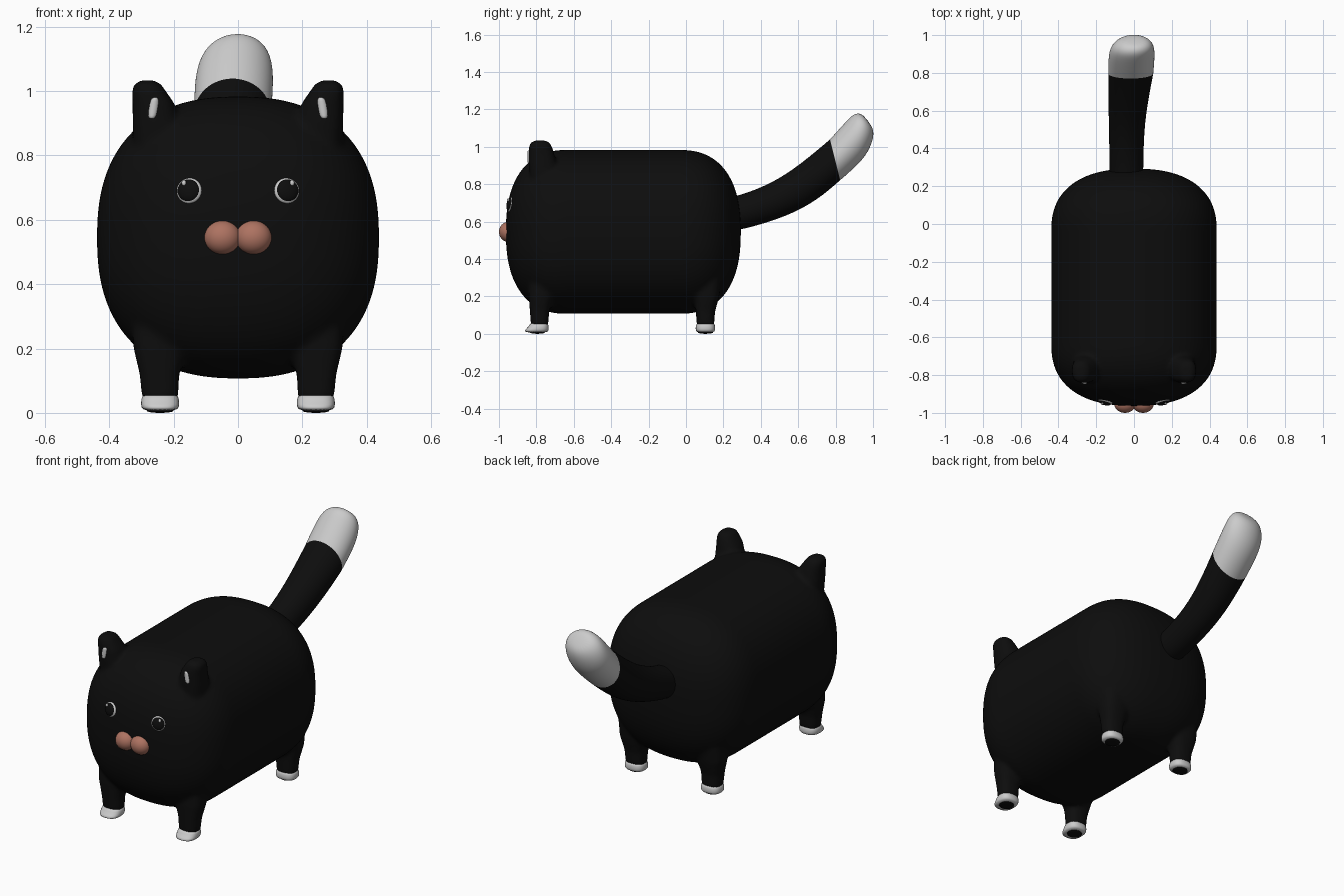
import bpy, bmesh
from math import cos, sin, pi, radians, copysign
from mathutils import Vector

if "Cube" in bpy.data.objects:
    bpy.data.objects.remove(bpy.data.objects["Cube"])


def material(name, rgb):
    m = bpy.data.materials.new(name)
    m.diffuse_color = (*rgb, 1)
    m.use_nodes = True
    m.node_tree.nodes["Principled BSDF"].inputs["Base Color"].default_value = m.diffuse_color
    return m


BLACK = material("black", (0.004, 0.004, 0.004))
WHITE = material("white", (0.8, 0.8, 0.8))
BROWN = material("brown", (0.42, 0.17, 0.12))


def finish(name, bm, mat, subsurf=0):
    bmesh.ops.recalc_face_normals(bm, faces=bm.faces)
    for f in bm.faces:
        f.smooth = True
    me = bpy.data.meshes.new(name)
    bm.to_mesh(me)
    bm.free()
    me.materials.append(mat)
    ob = bpy.data.objects.new(name, me)
    bpy.context.collection.objects.link(ob)
    if subsurf:
        s = ob.modifiers.new("smooth", 'SUBSURF')
        s.levels = s.render_levels = subsurf
    return ob


def power(v, e):
    return copysign(abs(v) ** e, v)


def loft(bm, rings, n=2.0, seg=20, start=True, end=True):
    """Rings are (x, y, z, half width in x, other half width, tilt in degrees)."""
    loops = []
    for x, y, z, a, b, tilt in rings:
        t = radians(tilt)
        loop = []
        for i in range(seg):
            u = 2 * pi * i / seg
            p, q = a * power(cos(u), 2 / n), b * power(sin(u), 2 / n)
            loop.append(bm.verts.new((x + p, y + q * cos(t), z + q * sin(t))))
        loops.append(loop)
    for l0, l1 in zip(loops, loops[1:]):
        for i in range(seg):
            j = (i + 1) % seg
            bm.faces.new((l0[i], l0[j], l1[j], l1[i]))
    if start:
        bm.faces.new(loops[0])
    if end:
        bm.faces.new(loops[-1])


def ellipsoid(name, loc, size, mat, normal=(0, -1, 0)):
    bm = bmesh.new()
    bmesh.ops.create_uvsphere(bm, u_segments=32, v_segments=16, radius=1)
    rot = Vector(normal).to_track_quat('Z', 'Y')
    for v in bm.verts:
        v.co = Vector(loc) + rot @ Vector([c * s for c, s in zip(v.co, size)])
    return finish(name, bm, mat)


# Body: superellipsoid stretched along y
bm = bmesh.new()
bmesh.ops.create_cube(bm, size=2)
bmesh.ops.subdivide_edges(bm, edges=bm.edges[:], cuts=24, use_grid_fill=True)
N = 2.4
for v in bm.verts:
    d = v.co.normalized()
    d /= sum(abs(c) ** N for c in d) ** (1 / N)
    v.co = (d.x * 0.438,
            -0.335 + d.y * 0.328 + copysign(0.3, d.y),
            0.545 + d.z * 0.438)

# Legs and ears merged into the body
for s in (-1, 1):
    for cy in (-0.783, 0.104):
        loft(bm, [(s * x, cy + dy, z, a, b, 0) for x, dy, z, a, b in (
            (0.23, 0.018, 0.34, 0.10, 0.075),
            (0.243, 0.008, 0.20, 0.082, 0.066),
            (0.244, 0.000, 0.12, 0.062, 0.052),
            (0.242, 0.000, 0.04, 0.056, 0.046))], n=2.6)
    loft(bm, [(s * x, y, z, a, b, 0) for x, y, z, a, b in (
        (0.24, -0.755, 0.80, 0.085, 0.078),
        (0.255, -0.765, 0.90, 0.073, 0.076),
        (0.263, -0.773, 0.963, 0.065, 0.069),
        (0.277, -0.778, 1.00, 0.053, 0.062),
        (0.281, -0.780, 1.022, 0.042, 0.052),
        (0.281, -0.780, 1.033, 0.024, 0.03))], n=2.5)
body = finish("body", bm, BLACK)
r = body.modifiers.new("merge", 'REMESH')
r.mode = 'VOXEL'
r.voxel_size = 0.012
r.use_smooth_shade = True
sm = body.modifiers.new("blend", 'SMOOTH')
sm.factor = 0.5
sm.iterations = 5

# Tail with white tip, sharing the ring where the colours meet
joint = (-0.017, 0.797, 0.93, 0.121, 0.114, 104)
bm = bmesh.new()
loft(bm, [(-0.04, 0.20, 0.635, 0.09, 0.09, 98),
          (-0.04, 0.29, 0.645, 0.09, 0.091, 102),
          (-0.04, 0.50, 0.715, 0.094, 0.098, 114),
          (-0.03, 0.66, 0.812, 0.107, 0.108, 114), joint], end=False)
finish("tail", bm, BLACK, 2)
bm = bmesh.new()
loft(bm, [joint,
          (-0.012, 0.905, 1.035, 0.125, 0.116, 113),
          (-0.006, 0.943, 1.092, 0.112, 0.096, 121),
          (0.0, 0.964, 1.125, 0.085, 0.07, 127),
          (0.002, 0.972, 1.14, 0.045, 0.038, 128)], start=False)
finish("tail_tip", bm, WHITE, 2)

for s, side in ((-1, "left"), (1, "right")):
    # Paws with dark pads; the front ones have a pointed toe
    for where, cy, toe in (("front", -0.786, 0.014), ("back", 0.104, 0.0)):
        bm = bmesh.new()
        loft(bm, [(s * 0.242, cy - toe * k, z, a, b + toe * k, 0) for k, z, a, b in (
            (0.0, 0.057, 0.048, 0.040),
            (0.0, 0.053, 0.057, 0.050),
            (0.2, 0.035, 0.060, 0.053),
            (1.0, 0.017, 0.060, 0.053),
            (1.0, 0.006, 0.050, 0.044))], n=2.6)
        finish(f"{where}_paw_{side}", bm, WHITE, 1)
        ellipsoid(f"{where}_pad_{side}", (s * 0.242, cy - toe * 0.6, 0.007),
                  (0.042, 0.04, 0.007), BLACK, (0, 0, 1))

    # Inner ear stripes
    bm = bmesh.new()
    loft(bm, [(s * (0.263 + (0.947 - z) * -s * s * -0.15), -0.836, z, a, 0.012, 0)
              for z, a in ((0.914, 0.008), (0.922, 0.014), (0.947, 0.015),
                           (0.972, 0.014), (0.981, 0.008))])
    finish(f"inner_ear_{side}", bm, WHITE, 1)

    # Eyes: white disc, dark pupil, small highlight
    n = Vector((s * 0.28, -1, 0.2)).normalized()
    c = Vector((s * 0.152, -0.936, 0.69))
    ellipsoid(f"eye_{side}", c, (0.041, 0.041, 0.018), WHITE, n)
    ellipsoid(f"pupil_{side}", c + n * 0.006, (0.0355, 0.0355, 0.0165), BLACK, n)
    ellipsoid(f"eye_highlight_{side}", c + n * 0.016 + Vector((s * 0.012, 0, 0.022)),
              (0.007, 0.009, 0.006), WHITE, n)

    # Muzzle
    ellipsoid(f"muzzle_{side}", (s * 0.048, -0.952, 0.545),
              (0.057, 0.053, 0.048), BROWN)
